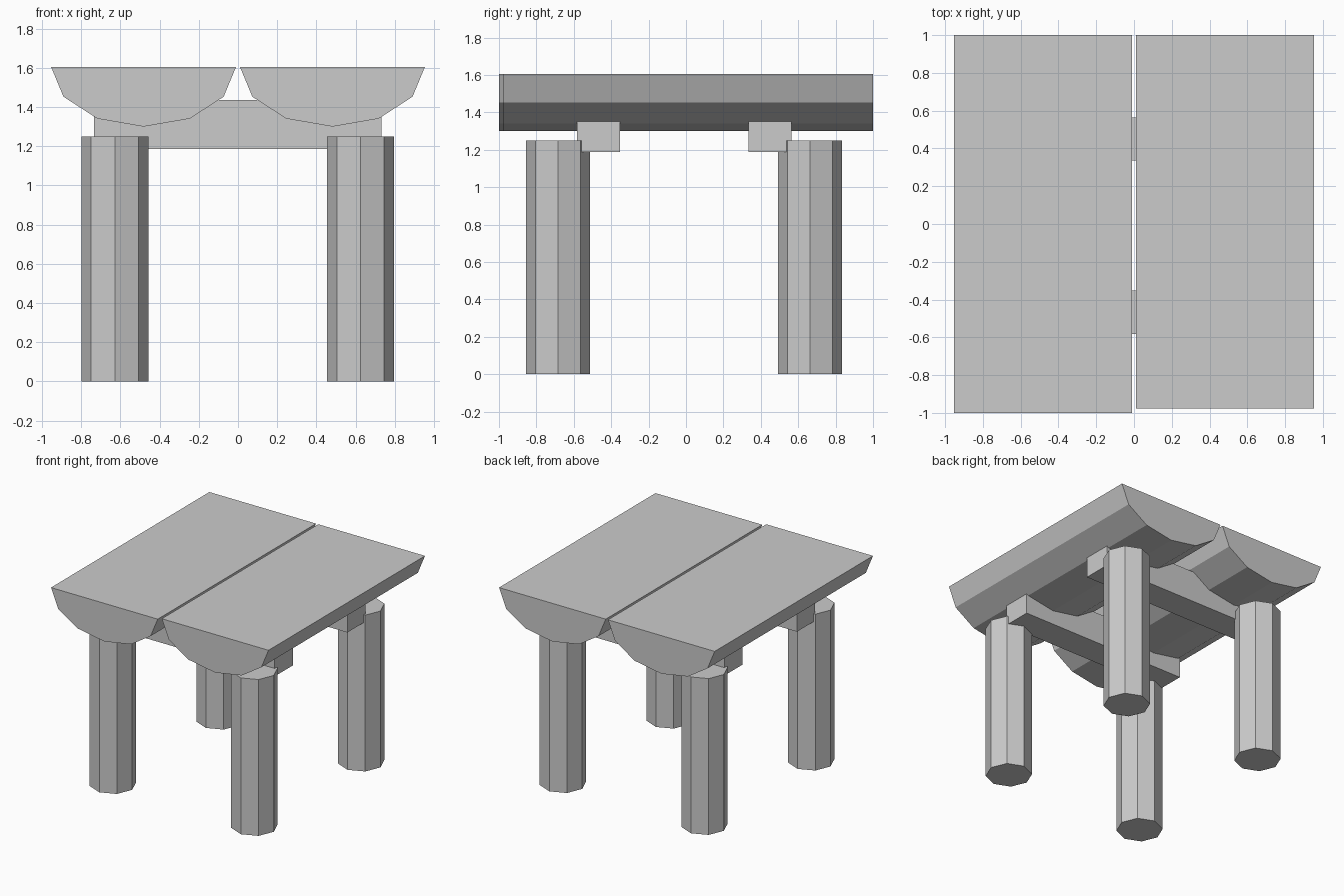
import bpy, bmesh
from math import sin, cos, pi

if "Cube" in bpy.data.objects:
    bpy.data.objects.remove(bpy.data.objects["Cube"])


def prism(name, profile, offset):
    """Extrude a closed 3D profile along an offset into a solid."""
    bm = bmesh.new()
    face = bm.faces.new([bm.verts.new(p) for p in profile])
    ext = bmesh.ops.extrude_face_region(bm, geom=[face], use_keep_orig=True)
    moved = [v for v in ext["geom"] if isinstance(v, bmesh.types.BMVert)]
    bmesh.ops.translate(bm, verts=moved, vec=offset)
    bmesh.ops.recalc_face_normals(bm, faces=bm.faces)
    mesh = bpy.data.meshes.new(name)
    bm.to_mesh(mesh)
    bm.free()
    obj = bpy.data.objects.new(name, mesh)
    bpy.context.collection.objects.link(obj)
    return obj


# Split-log seat halves: flat top, six-sided rounded underside
for side, cx, y0 in (("left", -0.482, -1.0), ("right", 0.482, -0.977)):
    profile = [(cx + 0.472 * cos(i * pi / 6), y0, 1.605 - 0.305 * sin(i * pi / 6))
               for i in range(7)]
    prism(f"{side}_top_log", profile, (0, 1.0 - y0, 0))

# Cross beams let into the underside of the logs
for end, y0, y1 in (("front", -0.583, -0.353), ("back", 0.335, 0.565)):
    profile = [(-0.735, y0, 1.187), (-0.735, y1, 1.187),
               (-0.735, y1, 1.437), (-0.735, y0, 1.437)]
    prism(f"{end}_cross_beam", profile, (1.468, 0, 0))

# Octagonal post legs
for end, cy in (("front", -0.685), ("back", 0.663)):
    for side, cx in (("left", -0.628), ("right", 0.625)):
        profile = [(cx + 0.171 * cos(i * pi / 4), cy + 0.171 * sin(i * pi / 4), 0)
                   for i in range(8)]
        prism(f"{end}_{side}_leg", profile, (0, 0, 1.25))
